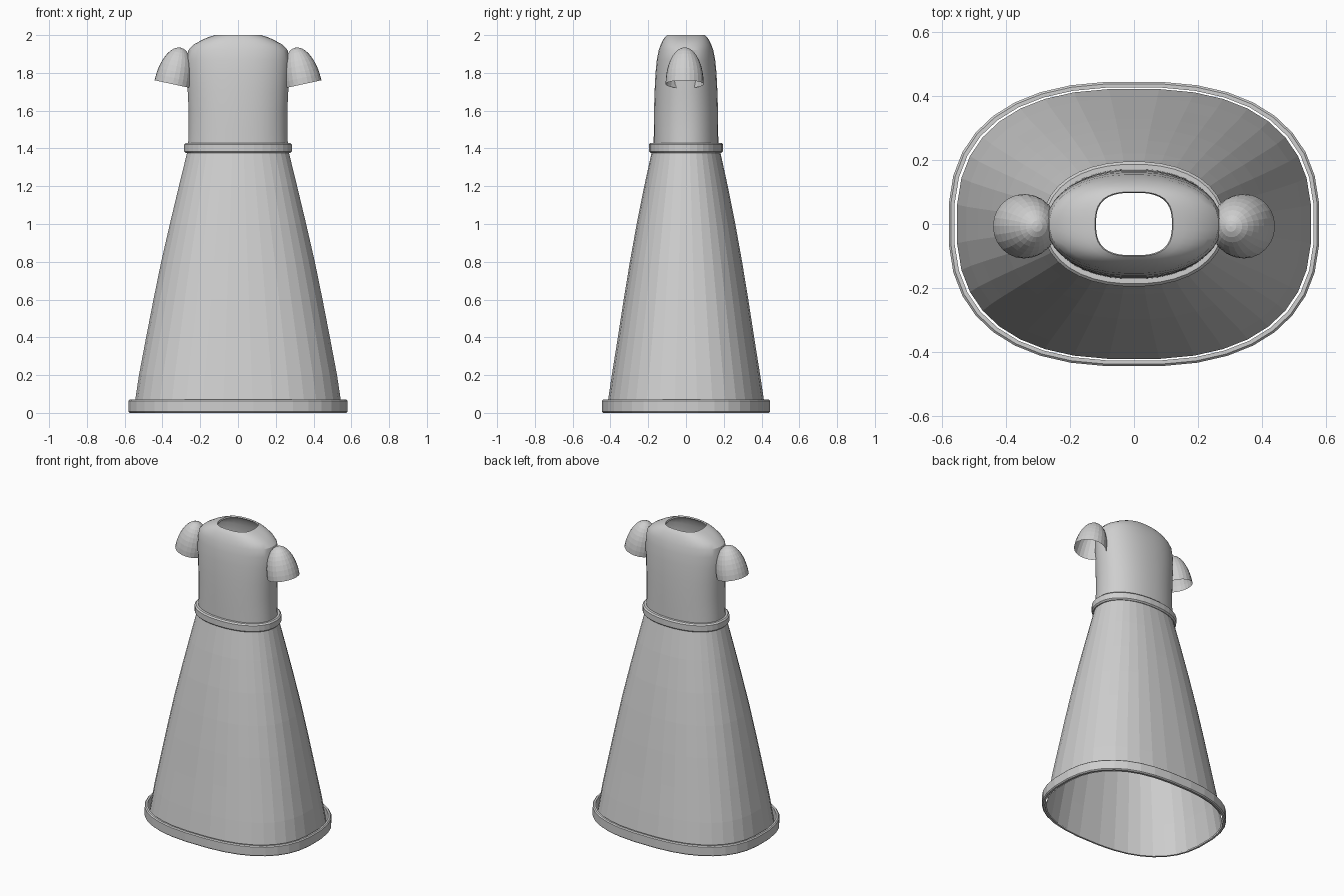
import bpy, bmesh
from math import sin, cos, pi, copysign

cube = bpy.data.objects.get("Cube")
if cube:
    bpy.data.objects.remove(cube, do_unlink=True)

fabric = bpy.data.materials.new("grey_fabric")
fabric.use_nodes = True
GREY = (0.62, 0.62, 0.62, 1)
fabric.diffuse_color = GREY
fabric.node_tree.nodes["Principled BSDF"].inputs["Base Color"].default_value = GREY


def outline(rx, ry, z, n=2.3, sides=36):
    """Rounded oval ring at height z."""
    def p(v):
        return copysign(abs(v) ** (2 / n), v)
    angles = [2 * pi * (i + 0.5) / sides for i in range(sides)]
    return [(rx * p(cos(a)), ry * p(sin(a)), z) for a in angles]


def loft(name, rings, closed=False, smooth=None, cut_x=None):
    """Skin a list of rings; closed joins the last ring to the first."""
    bm = bmesh.new()
    loops = [[bm.verts.new(c) for c in ring] for ring in rings]
    pairs = list(zip(loops, loops[1:]))
    if closed:
        pairs.append((loops[-1], loops[0]))
    for a, b in pairs:
        for i in range(len(a)):
            j = (i + 1) % len(a)
            bm.faces.new((a[i], a[j], b[j], b[i]))
    bmesh.ops.remove_doubles(bm, verts=bm.verts, dist=0.0005)
    if cut_x:
        bmesh.ops.bisect_plane(bm, geom=bm.verts[:] + bm.edges[:] + bm.faces[:],
                               plane_co=(cut_x, 0, 0), plane_no=(1, 0, 0),
                               clear_inner=True)
    bmesh.ops.recalc_face_normals(bm, faces=bm.faces)
    mesh = bpy.data.meshes.new(name)
    bm.to_mesh(mesh)
    bm.free()
    mesh.materials.append(fabric)
    obj = bpy.data.objects.new(name, mesh)
    bpy.context.collection.objects.link(obj)
    if smooth:
        mesh.shade_smooth()
        bpy.ops.object.select_all(action="DESELECT")
        obj.select_set(True)
        bpy.context.view_layer.objects.active = obj
        bpy.ops.object.shade_smooth_by_angle(angle=smooth)
    return obj


# Skirt: open flared shell (height, half width, half depth)
skirt = [(0, .556, .424), (.2, .526, .394), (.4, .488, .362), (.6, .449, .331),
         (.8, .408, .298), (1.0, .362, .262), (1.2, .314, .222), (1.4, .265, .178)]
loft("skirt", [outline(x, y, z, 2.5 - 0.2 * z) for z, x, y in skirt])

# Bodice: open tube rounding over the shoulders to the neck hole
bodice = [(1.39, .266, .172), (1.5, .262, .171), (1.6, .262, .170),
          (1.7, .267, .167), (1.8, .273, .162), (1.87, .274, .155),
          (1.92, .264, .145), (1.95, .235, .134), (1.975, .190, .122),
          (1.99, .155, .111), (2.0, .122, .101), (1.99, .119, .098)]
loft("bodice", [outline(x, y, z, 2.2 + max(0, z - 1.9) * 6) for z, x, y in bodice],
     smooth=0.5)


# Waistband and hem: closed rounded bands
def band(name, rx, ry, thick, low, high, n):
    bevel = thick * 0.35
    profile = [(-thick, low), (-bevel, low), (0, low + bevel),
               (0, high - bevel), (-bevel, high), (-thick, high)]
    loft(name, [outline(rx + d, ry + d, z, n) for d, z in profile], closed=True)


band("waistband", .286, .196, .024, 1.375, 1.43, 2.2)
band("hem_band", .582, .447, .018, 0, .07, 2.5)


# Cap sleeves: leaning domes, open below and towards the bodice
def sleeve(name, side):
    cx, cy, cz = .345, -.007, 1.74
    ux, uz = .977, .212
    steps, sides = 9, 24
    rings = []
    for k in range(steps + 1):
        t = pi / 2 * k / steps
        r, h = .099 * cos(t), .198 * sin(t)
        rings.append([(cx + r * cos(a) * ux - h * uz, cy + 1.02 * r * sin(a),
                       cz + r * cos(a) * uz + h * ux)
                      for a in (2 * pi * i / sides for i in range(sides))])
    obj = loft(name, rings, cut_x=.258)
    if side < 0:
        for v in obj.data.vertices:
            v.co.x *= -1
        obj.data.flip_normals()


sleeve("left_sleeve", 1)
sleeve("right_sleeve", -1)
